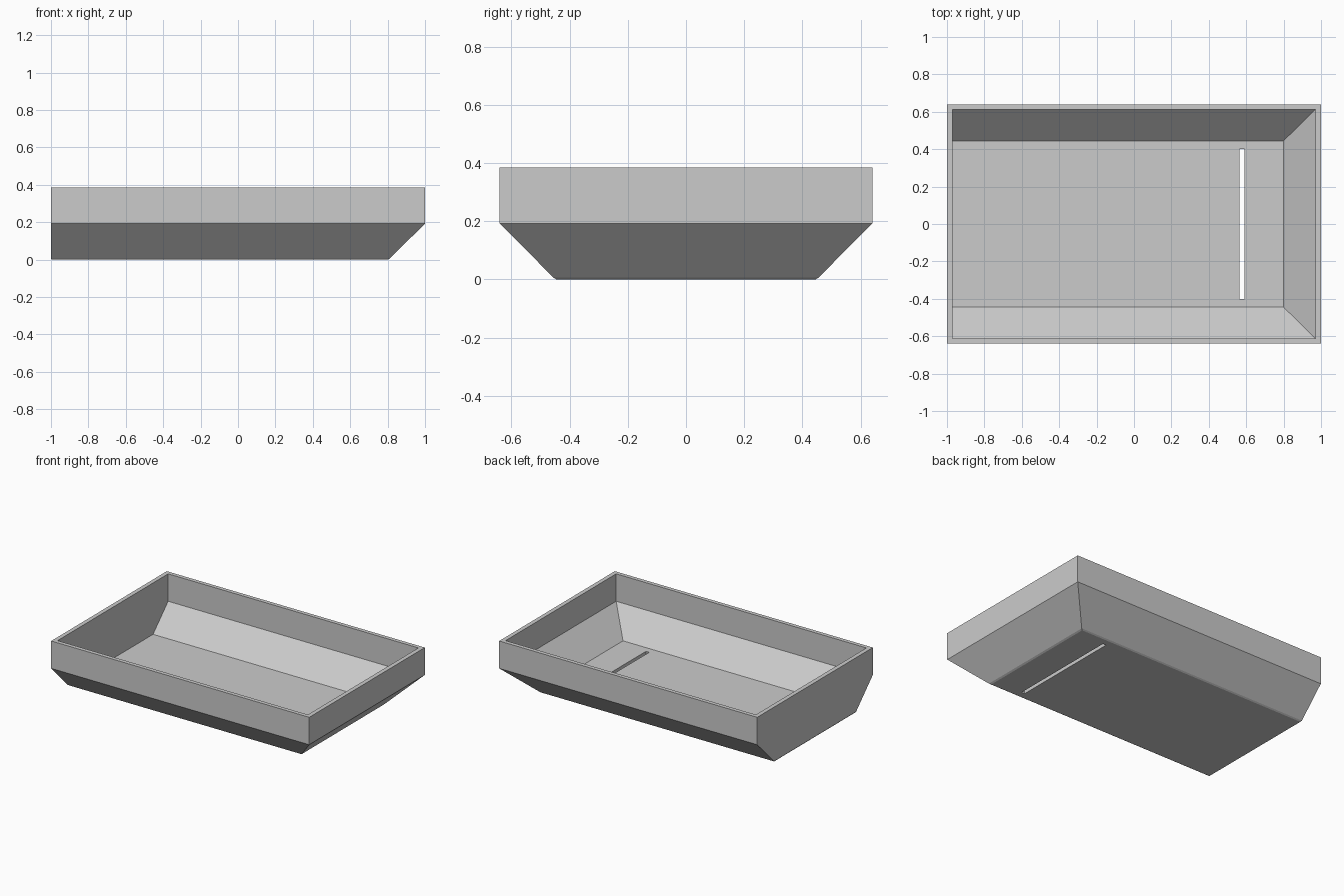
import bpy, bmesh

cube = bpy.data.objects.get("Cube")
if cube:
    bpy.data.objects.remove(cube, do_unlink=True)


def make_material(name, rgb):
    mat = bpy.data.materials.new(name)
    mat.use_nodes = True
    mat.diffuse_color = (*rgb, 1)
    mat.node_tree.nodes["Principled BSDF"].inputs["Base Color"].default_value = (*rgb, 1)
    return mat


def loft(name, rings, mat):
    """Skin rectangular rings (x_min, x_max, half_y, z) and cap both ends."""
    bm = bmesh.new()
    loops = [[bm.verts.new(p) for p in ((a, -y, z), (b, -y, z), (b, y, z), (a, y, z))]
             for a, b, y, z in rings]
    for low, high in zip(loops, loops[1:]):
        for i in range(4):
            j = (i + 1) % 4
            bm.faces.new((low[i], low[j], high[j], high[i]))
    bm.faces.new(loops[0][::-1])
    bm.faces.new(loops[-1])
    bmesh.ops.recalc_face_normals(bm, faces=bm.faces)
    mesh = bpy.data.meshes.new(name)
    bm.to_mesh(mesh)
    bm.free()
    mesh.materials.append(mat)
    obj = bpy.data.objects.new(name, mesh)
    bpy.context.collection.objects.link(obj)
    return obj


grey = make_material("light grey", (0.6, 0.6, 0.6))

# Open tray: up the outside, over the rim, down the inside to the floor
tray = loft("tray", [
    (-0.995, 0.80, 0.445, 0.0),
    (-1.0, 0.812, 0.455, 0.006),
    (-1.0, 1.0, 0.64, 0.193),
    (-1.0, 1.0, 0.64, 0.385),
    (-0.97, 0.97, 0.612, 0.385),
    (-0.97, 0.97, 0.612, 0.193),
    (-0.97, 0.80, 0.445, 0.025),
], grey)

# Narrow slot through the floor
cutter = loft("slot_cutter", [(0.565, 0.59, 0.40, -0.1), (0.565, 0.59, 0.40, 0.1)], grey)
cut = tray.modifiers.new("slot", 'BOOLEAN')
cut.operation = 'DIFFERENCE'
cut.solver = 'EXACT'
cut.object = cutter
cutter.hide_render = True
cutter.hide_set(True)
